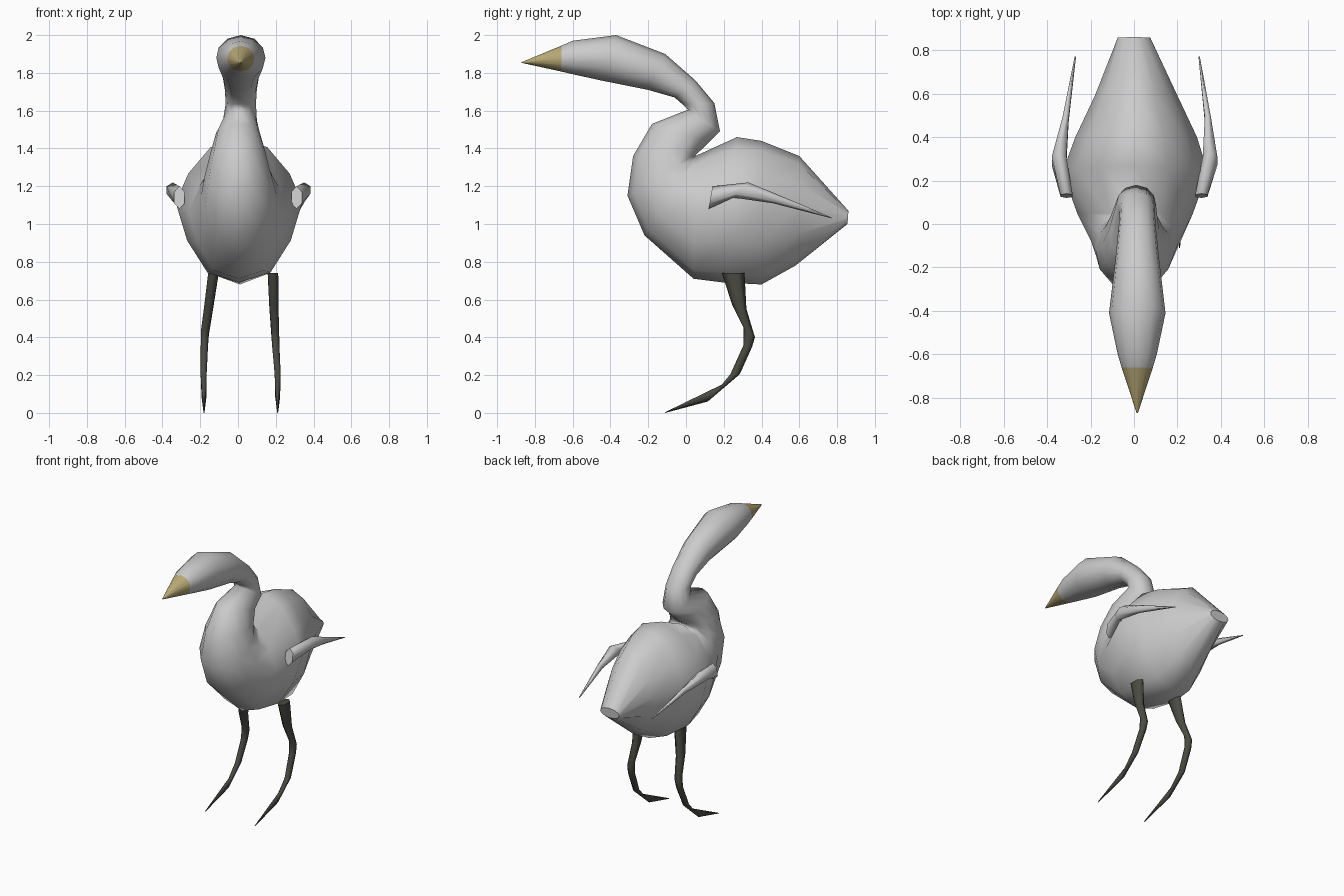
import bpy, bmesh
from mathutils import Vector

# Cross-sections: (side, height) between the bottom (-1) and top (+1) of each ring
PEAR = [(0, 1), (.45, .86), (.8, .5), (1, .1), (.82, -.42), (.5, -.86), (0, -1)]
OVAL = [(0, 1), (.55, .84), (.9, .45), (1, 0), (.9, -.45), (.55, -.84), (0, -1)]
DIAMOND = [(0, 1), (.8, .5), (.8, -.5), (0, -1)]


def full(half):
    return half + [(-s, t) for s, t in half[-2:0:-1]]


def material(name, rgb):
    m = bpy.data.materials.new(name)
    m.diffuse_color = (*rgb, 1)
    return m


def loft(name, rings, mat=None):
    """rings: (top y, top z, bottom y, bottom z, half width, centre x, section)"""
    bm = bmesh.new()
    loops = []
    for ty, tz, by, bz, w, x, section in rings:
        top, bottom = Vector((x, ty, tz)), Vector((x, by, bz))
        mid, half = (top + bottom) / 2, (top - bottom) / 2
        loops.append([bm.verts.new(mid + half * t + Vector((w * s, 0, 0)))
                      for s, t in full(section)])
    n = len(loops[0])
    for a, b in zip(loops, loops[1:]):
        for i in range(n):
            j = (i + 1) % n
            bm.faces.new((a[i], a[j], b[j], b[i]))
    bm.faces.new(loops[0])
    bm.faces.new(loops[-1])
    bmesh.ops.recalc_face_normals(bm, faces=bm.faces)
    for f in bm.faces:
        f.smooth = len(f.verts) == 4
    mesh = bpy.data.meshes.new(name)
    bm.to_mesh(mesh)
    bm.free()
    ob = bpy.data.objects.new(name, mesh)
    bpy.context.collection.objects.link(ob)
    if mat:
        mesh.materials.append(mat)
    return ob


yellow = material("beak_yellow", (.48, .40, .18))
dark = material("leg_dark", (.07, .07, .055))

# Body from tail to breast, then folded neck and head
body = [
    (.86, 1.07, .855, 1.0, .075, 0, OVAL),
    (.60, 1.36, .58, .78, .19, .01, PEAR),
    (.40, 1.44, .40, .68, .28, .01, PEAR),
    (.27, 1.46, .20, .69, .335, .005, PEAR),
    (.05, 1.36, .04, .71, .265, .005, PEAR),
    (.05, 1.365, -.22, .94, .20, .005, OVAL),
    (.06, 1.375, -.31, 1.15, .175, 0, OVAL),
    (.09, 1.40, -.28, 1.36, .145, 0, OVAL),
    (.13, 1.44, -.18, 1.53, .115, 0, OVAL),
    (.18, 1.49, .01, 1.605, .09, .01, OVAL),
    (.15, 1.64, -.02, 1.635, .08, .015, OVAL),
    (.05, 1.76, -.06, 1.67, .085, .015, OVAL),
    (-.11, 1.90, -.20, 1.71, .10, .015, OVAL),
    (-.37, 2.0, -.45, 1.76, .13, .015, OVAL),
    (-.60, 1.97, -.60, 1.793, .09, .015, OVAL),
    (-.66, 1.944, -.66, 1.807, .072, .015, OVAL),
]
loft("body_neck_head", body)

# Beak continues the last head ring to a point
loft("beak", [body[-1], (-.87, 1.857, -.87, 1.853, .003, .015, OVAL)], yellow)

# Folded wing stubs and legs, slightly different left and right
leg_path = [(.19, .74, .31, .74), (.245, .57, .32, .55), (.305, .45, .365, .40),
            (.305, .36, .35, .35), (.235, .205, .285, .205),
            (.19, .15, .115, .06), (-.11, .004, -.11, 0)]
leg_width = [.035, .03, .026, .024, .02, .016, .003]
for side, sx, wing_x, leg_x in (
        ("right", 1, [.31, .35, .34, .30], [.185, .19, .197, .20, .21, .21, .21]),
        ("left", -1, [.31, .345, .315, .27], [.13, .155, .175, .178, .182, .18, .18])):
    wing = [(.14, 1.20, .12, 1.08), (.33, 1.22, .25, 1.14),
            (.50, 1.15, .46, 1.11), (.77, 1.035, .77, 1.03)]
    loft(side + "_wing", [(*p, w, sx * x, DIAMOND) for p, w, x in
                          zip(wing, [.035, .042, .018, .004], wing_x)])
    loft(side + "_leg", [(*p, w, sx * x, DIAMOND) for p, w, x in
                         zip(leg_path, leg_width, leg_x)], dark)
